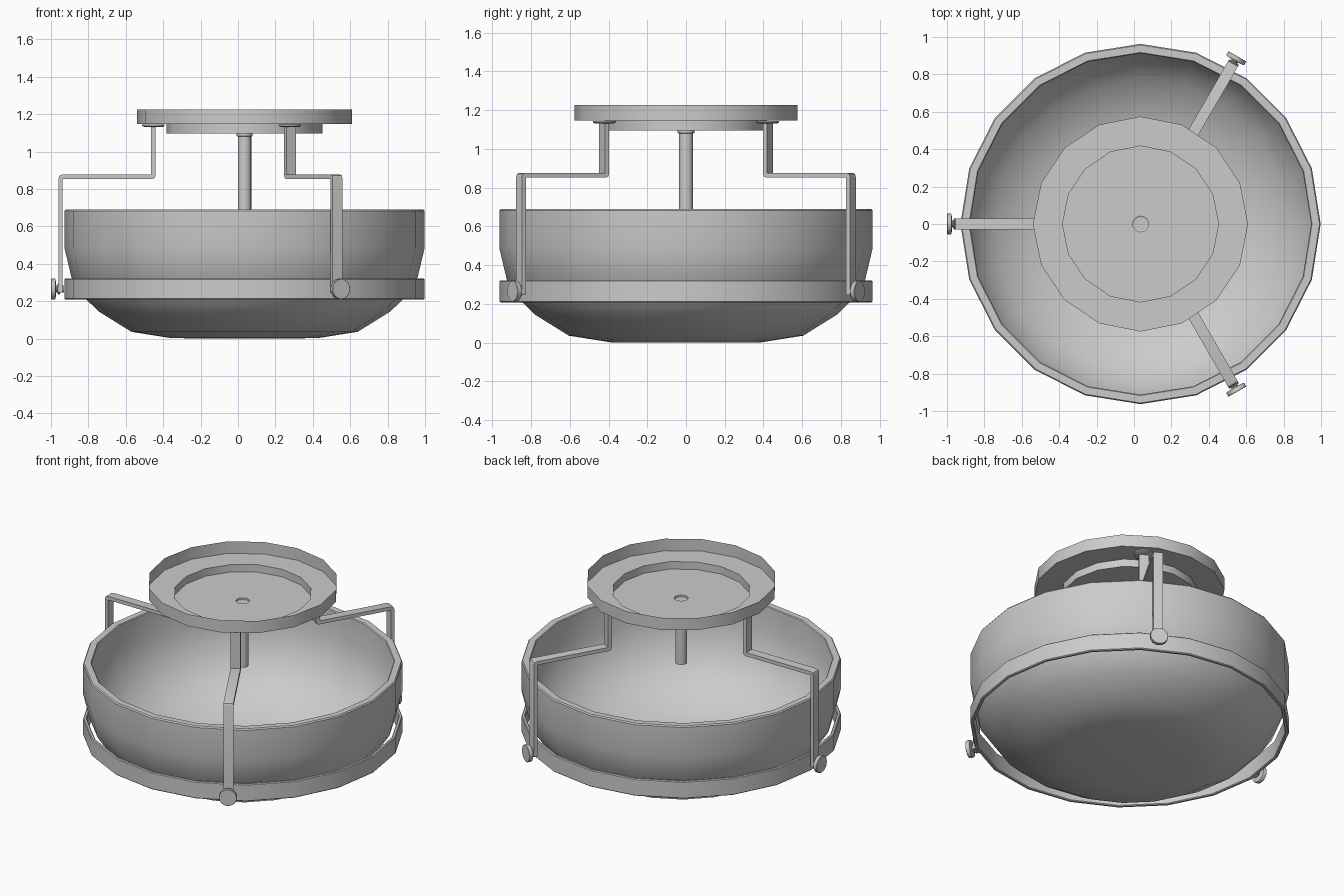
import bpy, bmesh, math
from mathutils import Matrix

if "Cube" in bpy.data.objects:
    bpy.data.objects.remove(bpy.data.objects["Cube"])

CX = 0.035  # lamp axis


def finish(bm, name, matrix=Matrix()):
    bmesh.ops.recalc_face_normals(bm, faces=bm.faces)
    bm.transform(Matrix.Translation((CX, 0, 0)) @ matrix)
    me = bpy.data.meshes.new(name)
    bm.to_mesh(me)
    bm.free()
    ob = bpy.data.objects.new(name, me)
    bpy.context.collection.objects.link(ob)
    bpy.ops.object.select_all(action='DESELECT')
    ob.select_set(True)
    bpy.context.view_layer.objects.active = ob
    bpy.ops.object.shade_smooth_by_angle(angle=math.radians(35))
    return ob


def lathe(name, profile, sides, closed=False, matrix=Matrix()):
    """Turn a (radius, height) profile around z."""
    bm = bmesh.new()
    rings = []
    for r, z in profile:
        if r == 0:
            rings.append([bm.verts.new((0, 0, z))] * sides)
        else:
            rings.append([bm.verts.new((r * math.cos(2 * math.pi * i / sides),
                                        r * math.sin(2 * math.pi * i / sides), z))
                          for i in range(sides)])
    pairs = list(zip(rings, rings[1:]))
    if closed:
        pairs.append((rings[-1], rings[0]))
    for a, b in pairs:
        for i in range(sides):
            j = (i + 1) % sides
            quad = list(dict.fromkeys((a[i], a[j], b[j], b[i])))
            bm.faces.new(quad)
    return finish(bm, name, matrix)


def strap(name, outline, width, matrix):
    """Extrude an (r, z) outline sideways."""
    bm = bmesh.new()
    face = bm.faces.new([bm.verts.new((r, -width / 2, z)) for r, z in outline])
    new = bmesh.ops.extrude_face_region(bm, geom=[face])['geom']
    bmesh.ops.translate(bm, vec=(0, width, 0),
                        verts=[v for v in new if isinstance(v, bmesh.types.BMVert)])
    return finish(bm, name, matrix)


# Thin glass bowl with a lip folded inwards at the rim
lathe("bowl", [(0, 0), (0.39, 0.002), (0.605, 0.036), (0.78, 0.145), (0.85, 0.213),
               (0.925, 0.325), (0.963, 0.485), (0.963, 0.682), (0.957, 0.69),
               (0.917, 0.69), (0.912, 0.684)], 20)

# Metal band around the bowl
lathe("band", [(0.958, 0.208), (0.963, 0.213), (0.963, 0.317), (0.958, 0.322),
               (0.946, 0.322), (0.941, 0.317), (0.941, 0.213), (0.946, 0.208)], 20, True)

# Stepped ceiling canopy, an open dish
lathe("canopy", [(0.575, 1.226), (0.575, 1.146), (0.417, 1.146),
                 (0.417, 1.096), (0.042, 1.096)], 16)

# Centre stem and its collar
lathe("stem", [(0, 0.667), (0.036, 0.667), (0.036, 1.082), (0, 1.082)], 16)
lathe("stem_collar", [(0.036, 1.08), (0.043, 1.083), (0.043, 1.096)], 16)

# Bent arm side outline with rounded corners
ARM = [(0.972, 0.245), (0.995, 0.245), (0.995, 0.855), (0.989, 0.871), (0.973, 0.877),
       (0.500, 0.877), (0.500, 1.14), (0.475, 1.14), (0.475, 0.872), (0.480, 0.859),
       (0.493, 0.853), (0.972, 0.853)]

for n, deg in enumerate((60, 180, 300), 1):
    rot = Matrix.Rotation(math.radians(deg), 4, 'Z')
    strap(f"arm_{n}", ARM, 0.06, rot)
    # Mounting pad under the canopy
    lathe(f"arm_pad_{n}", [(0, 1.132), (0.05, 1.132), (0.06, 1.137), (0.06, 1.145), (0, 1.145)],
          16, matrix=rot @ Matrix.Translation((0.487, 0, 0)))
    # Thumb screw pointing outwards
    out = rot @ Matrix.Translation((0, 0, 0.265)) @ Matrix.Rotation(math.pi / 2, 4, 'Y')
    lathe(f"thumb_screw_{n}", [(0, 0.965), (0.02, 0.965), (0.02, 0.985), (0.03, 0.99), (0.03, 0.998),
                               (0.018, 1.002), (0.02, 1.008), (0.053, 1.010), (0.055, 1.014),
                               (0.055, 1.033), (0.053, 1.035), (0, 1.035)], 16, matrix=out)
